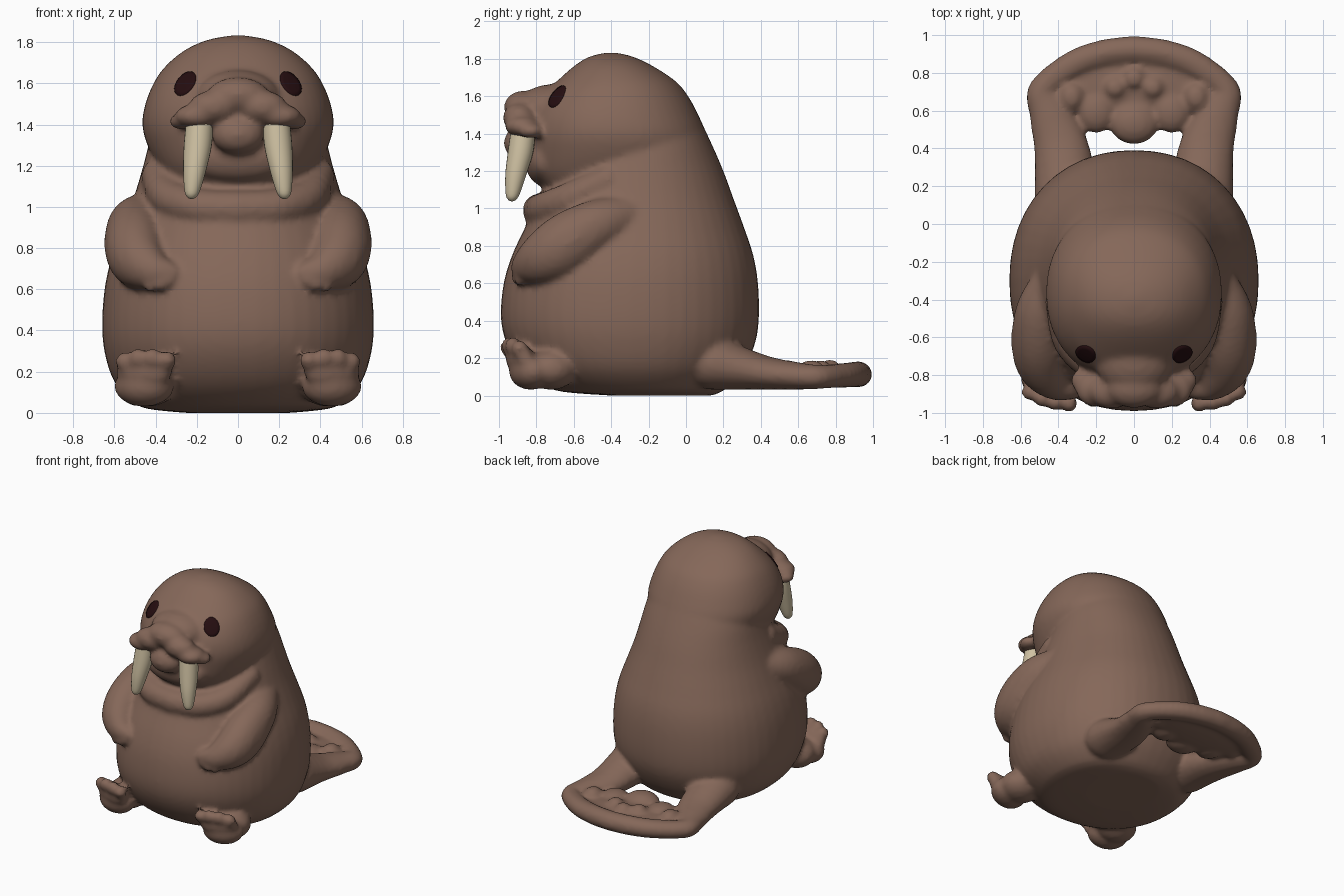
import bpy, bmesh, math
from mathutils import Vector
from mathutils.bvhtree import BVHTree

if "Cube" in bpy.data.objects:
    bpy.data.objects.remove(bpy.data.objects["Cube"])


def material(name, rgb):
    m = bpy.data.materials.new(name)
    m.diffuse_color = (*rgb, 1)
    m.use_nodes = True
    m.node_tree.nodes["Principled BSDF"].inputs["Base Color"].default_value = m.diffuse_color
    return m


BROWN = material("brown hide", (0.235, 0.137, 0.100))
IVORY = material("ivory", (0.62, 0.53, 0.36))
DARK = material("dark eye", (0.018, 0.004, 0.005))


def spline(pts, n):
    """Catmull-Rom through tuples of any length."""
    out = []
    for i in range(len(pts) - 1):
        p0, p1, p2, p3 = (pts[max(i - 1, 0)], pts[i], pts[i + 1], pts[min(i + 2, len(pts) - 1)])
        for k in range(n):
            t = k / n
            out.append(tuple(0.5 * (2 * b + (c - a) * t + (2 * a - 5 * b + 4 * c - d) * t * t
                                    + (3 * b - a - 3 * c + d) * t ** 3)
                             for a, b, c, d in zip(p0, p1, p2, p3)))
    out.append(tuple(pts[-1]))
    return out


def loft(bm, rings):
    loops = [[bm.verts.new(p) for p in r] for r in rings]
    n = len(loops[0])
    for a, b in zip(loops, loops[1:]):
        for i in range(n):
            j = (i + 1) % n
            bm.faces.new((a[i], a[j], b[j], b[i]))
    bm.faces.new(loops[0][::-1])
    bm.faces.new(loops[-1])


def torso(bm, profile, e=2.15):
    """Stack of rounded rings: (z, front y, back y, half width)."""
    def power(v):
        return math.copysign(abs(v) ** (2 / e), v)
    rings = []
    for z, f, b, w in spline(profile, 4):
        rings.append([(w * power(math.cos(a)), (f + b) / 2 + (b - f) / 2 * power(math.sin(a)), z)
                      for a in (math.tau * i / 48 for i in range(48))])
    loft(bm, rings)


# Unit ball as a stack of rings
BALL = [[(math.cos(e) * math.cos(math.tau * i / 18), math.cos(e) * math.sin(math.tau * i / 18), math.sin(e))
         for i in range(18)] for e in (math.radians(d) for d in range(-85, 86, 17))]


def blob(bm, c, r, both=True, turn=0.0):
    """Ellipsoid, mirrored to the other side if wanted."""
    rx, ry, rz = (r, r, r) if isinstance(r, (int, float)) else r
    for s in ((1, -1) if both else (1,)):
        co, si = math.cos(turn * s), math.sin(turn * s)
        loft(bm, [[(c[0] * s + x * rx * co - y * ry * si, c[1] + x * rx * si + y * ry * co, c[2] + z * rz)
                   for x, y, z in ring] for ring in BALL])


def limb(bm, pts, n=5):
    """Row of blobs along a path: (x, y, z, horizontal radius, vertical radius)."""
    for x, y, z, r, v in spline(pts, n):
        blob(bm, (x, y, z), (r, r, v))


def finish(name, bm, mat):
    me = bpy.data.meshes.new(name)
    bm.to_mesh(me)
    bm.free()
    me.materials.clear()
    me.materials.append(mat)
    me.shade_smooth()
    ob = bpy.data.objects.new(name, me)
    bpy.context.collection.objects.link(ob)
    return ob


bm = bmesh.new()
# Trunk
torso(bm, [(0.0, -0.40, 0.14, 0.25), (0.02, -0.66, 0.19, 0.44), (0.06, -0.77, 0.24, 0.52),
           (0.15, -0.88, 0.31, 0.60), (0.28, -0.96, 0.37, 0.645), (0.42, -0.99, 0.39, 0.66),
           (0.6, -0.975, 0.385, 0.648), (0.75, -0.93, 0.36, 0.615), (0.9, -0.86, 0.31, 0.56),
           (1.05, -0.79, 0.255, 0.505), (1.2, -0.70, 0.20, 0.46), (1.35, -0.6, 0.135, 0.42),
           (1.5, -0.55, 0.06, 0.36), (1.6, -0.5, -0.02, 0.28)])
# Head
torso(bm, [(1.09, -0.72, -0.1, 0.27), (1.13, -0.79, 0.0, 0.34), (1.2, -0.83, 0.08, 0.39),
           (1.3, -0.84, 0.12, 0.44), (1.4, -0.84, 0.108, 0.465), (1.5, -0.82, 0.066, 0.45),
           (1.6, -0.765, 0.012, 0.41), (1.68, -0.69, -0.055, 0.355), (1.76, -0.60, -0.175, 0.26),
           (1.81, -0.52, -0.28, 0.15), (1.833, -0.43, -0.37, 0.03)])
# Neck roll
limb(bm, [(0.40, -0.42, 1.15, 0.07, 0.08), (0.34, -0.62, 1.05, 0.09, 0.09),
          (0.2, -0.75, 1.0, 0.09, 0.09), (0.0, -0.785, 0.99, 0.09, 0.09)])
# Snout bridge, nose, whisker pads and lower lip
blob(bm, (0, -0.71, 1.53), (0.21, 0.20, 0.135), False)
blob(bm, (0, -0.87, 1.54), (0.15, 0.105, 0.09), False)
blob(bm, (0.12, -0.89, 1.485), (0.12, 0.09, 0.08))
blob(bm, (0.2, -0.875, 1.44), (0.11, 0.095, 0.06))
blob(bm, (0.27, -0.83, 1.415), (0.065, 0.07, 0.04))
blob(bm, (0, -0.875, 1.35), (0.13, 0.10, 0.095), False)
blob(bm, (0, -0.76, 1.25), (0.26, 0.10, 0.13), False)
# Front flippers with finger bumps
limb(bm, [(0.44, -0.32, 0.96, 0.11, 0.11), (0.49, -0.47, 0.91, 0.14, 0.14),
          (0.5, -0.64, 0.81, 0.15, 0.17), (0.48, -0.76, 0.74, 0.13, 0.14),
          (0.41, -0.85, 0.69, 0.085, 0.09), (0.34, -0.875, 0.68, 0.055, 0.06)])
for x, y, z in ((0.31, -0.895, 0.68), (0.335, -0.905, 0.645), (0.375, -0.905, 0.62), (0.425, -0.89, 0.615)):
    blob(bm, (x, y, z), 0.031)
# Feet with toes
blob(bm, (0.44, -0.72, 0.14), (0.15, 0.14, 0.11))
blob(bm, (0.455, -0.83, 0.13), (0.15, 0.115, 0.10), turn=0.3)
blob(bm, (0.455, -0.89, 0.20), (0.145, 0.065, 0.08), turn=0.3)
for x, y, z in ((0.345, -0.95, 0.255), (0.415, -0.945, 0.267), (0.485, -0.925, 0.267), (0.55, -0.89, 0.25)):
    blob(bm, (x, y, z), 0.046)
# Hind flippers joined into a tail fan, with knuckle bumps
limb(bm, [(0.36, 0.15, 0.17, 0.17, 0.14), (0.38, 0.38, 0.125, 0.15, 0.095),
          (0.445, 0.58, 0.105, 0.11, 0.075), (0.485, 0.71, 0.1, 0.075, 0.065),
          (0.32, 0.845, 0.108, 0.075, 0.068), (0.15, 0.905, 0.112, 0.075, 0.07),
          (0.0, 0.922, 0.113, 0.075, 0.07)])
blob(bm, (0, 0.72, 0.10), (0.42, 0.22, 0.05), False)
blob(bm, (0, 0.53, 0.115), (0.13, 0.11, 0.075), False)
blob(bm, (0.2, 0.59, 0.11), (0.10, 0.11, 0.065))
blob(bm, (0.33, 0.67, 0.125), (0.07, 0.08, 0.065))
blob(bm, (0, 0.77, 0.14), (0.06, 0.06, 0.055), False)
blob(bm, (0.1, 0.72, 0.14), (0.06, 0.06, 0.05))
# Fuse all hide parts into one smooth skin
rough = finish("rough_body", bm, BROWN)
mod = rough.modifiers.new("fuse", 'REMESH')
mod.mode, mod.voxel_size, mod.use_smooth_shade = 'VOXEL', 0.018, True
mod = rough.modifiers.new("soften", 'SMOOTH')
mod.factor, mod.iterations = 0.5, 5
skin = bpy.data.meshes.new_from_object(rough.evaluated_get(bpy.context.evaluated_depsgraph_get()))
bpy.data.objects.remove(rough)
bm = bmesh.new()
bm.from_mesh(skin)
tree = BVHTree.FromBMesh(bm)
finish("body", bm, BROWN)

for side, s in (("left", 1), ("right", -1)):
    # Tusk
    bm = bmesh.new()
    path = spline([(0.185, -0.87, 1.42, 0.066), (0.195, -0.885, 1.3, 0.068), (0.21, -0.91, 1.18, 0.056),
                   (0.222, -0.926, 1.08, 0.038), (0.225, -0.93, 1.048, 0.022), (0.225, -0.93, 1.038, 0.004)], 4)
    loft(bm, [[(s * (x + r * math.cos(a)), y + r * math.sin(a), z)
               for a in (math.tau * i / 24 for i in range(24))] for x, y, z, r in path])
    bmesh.ops.recalc_face_normals(bm, faces=bm.faces[:])
    finish("tusk_" + side, bm, IVORY)
    # Almond eye: thin disc laid on the head
    bm = bmesh.new()
    rings = []
    for k in (0.02, 0.35, 0.7, 1.0, 1.04):
        ring = []
        for i in range(28):
            a = math.tau * i / 28
            u, v = 0.066 * k * math.cos(a), 0.038 * k * math.sin(a)
            x, z = s * (0.255 + 0.62 * u + 0.78 * v), 1.597 - 0.78 * u + 0.62 * v
            p, n, _, _ = tree.ray_cast(Vector((x, -2, z)), Vector((0, 1, 0)))
            ring.append(p + n * (0.007 if k <= 1 else -0.004))
        rings.append(ring)
    # open sheet: outer rim sinks into the head, so the back cap is dropped
    loft(bm, rings)
    bm.faces.ensure_lookup_table()
    bm.faces.remove(bm.faces[-1])
    bmesh.ops.recalc_face_normals(bm, faces=bm.faces[:])
    if sum(f.normal.y for f in bm.faces) > 0:
        bmesh.ops.reverse_faces(bm, faces=bm.faces[:])
    finish("eye_" + side, bm, DARK)
